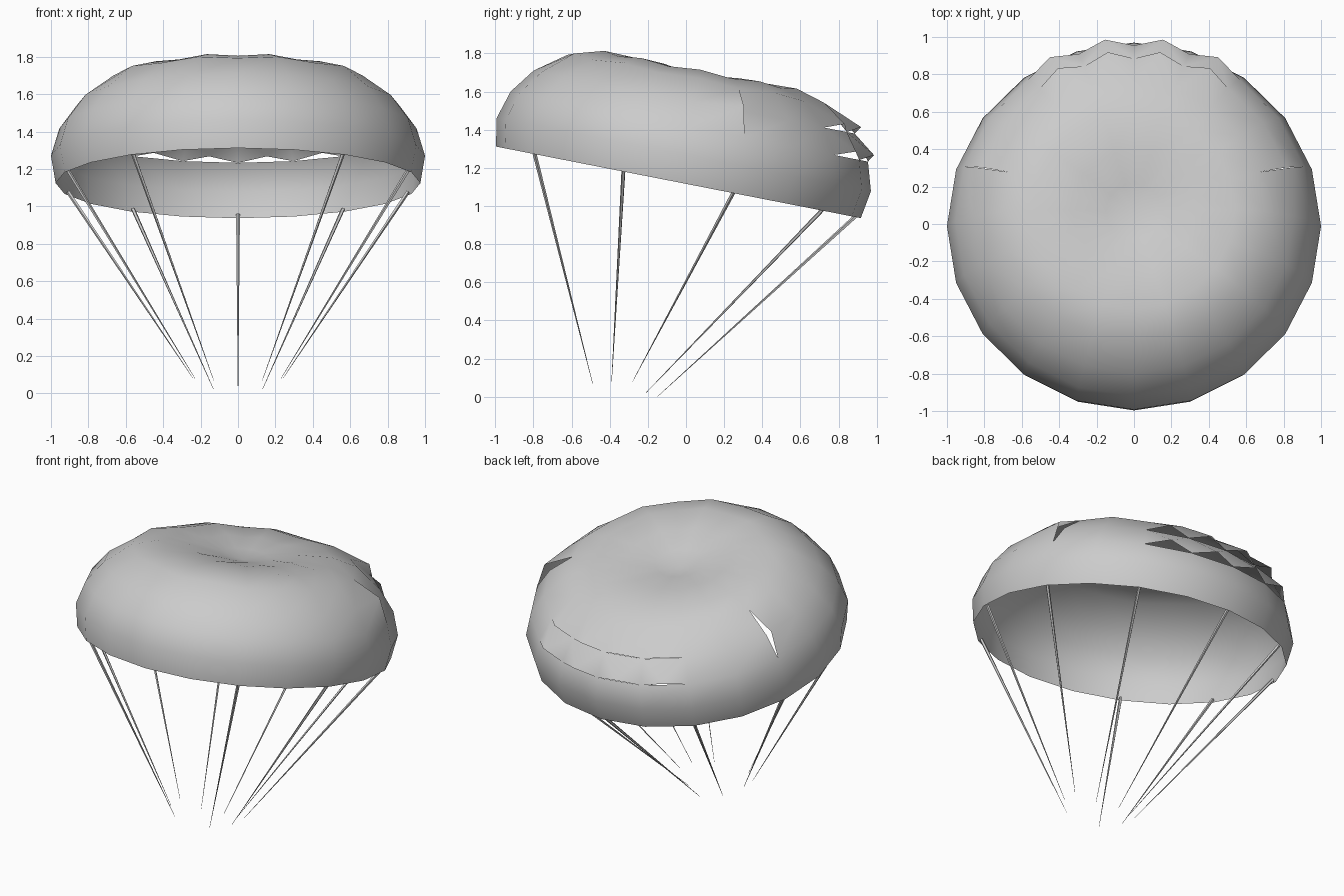
import bpy, bmesh
from math import sin, cos, pi, radians
from mathutils import Vector, Matrix

cube = bpy.data.objects.get("Cube")
if cube:
    bpy.data.objects.remove(cube)

SIDES = 20
TILT = Matrix.Translation((0, -0.04, 1.124)) @ Matrix.Rotation(radians(-11.1), 4, 'X')


def material(name, value):
    mat = bpy.data.materials.new(name)
    mat.use_nodes = True
    color = (value, value, value, 1)
    mat.diffuse_color = color
    mat.node_tree.nodes["Principled BSDF"].inputs["Base Color"].default_value = color
    return mat


def make_object(name, bm, mat, angle):
    mesh = bpy.data.meshes.new(name)
    bm.to_mesh(mesh)
    bm.free()
    mesh.materials.append(mat)
    obj = bpy.data.objects.new(name, mesh)
    bpy.context.collection.objects.link(obj)
    bpy.ops.object.select_all(action='DESELECT')
    obj.select_set(True)
    bpy.context.view_layer.objects.active = obj
    bpy.ops.object.shade_smooth_by_angle(angle=radians(angle))
    return obj


def canopy_point(r, h, step):
    """Point on the tilted canopy; step counts gores from the front."""
    a = 2 * pi * step / SIDES
    return TILT @ Vector((r * sin(a), -r * cos(a), h))


grey = material("grey cloth", 0.6)

# Canopy: gored dome with a dimpled crown, open underneath
profile = [(0.975, 0), (1.0, 0.149), (0.955, 0.298), (0.858, 0.429),
           (0.70, 0.55), (0.54, 0.594), (0.33, 0.588), (0.15, 0.56)]
crown_rings = (4, 5, 6)
back_slits = {2, 3}          # rings cut open across the back
back_gores = range(8, 12)
side_slits = {6: 5, 14: 14}  # seam: gore whose edge lifts away from it
slit_ring = 3

bm = bmesh.new()
rings = []
for i, (r, h) in enumerate(profile):
    ring = []
    for j in range(SIDES):
        puff = (0.008 if j % 2 else -0.006) if i in crown_rings else 0
        ring.append(bm.verts.new(canopy_point(r, h + puff, j)))
    rings.append(ring)
apex = bm.verts.new(canopy_point(0, 0.53, 0))

# Loose edges of the side slits
lifted = {}
for seam, gore in side_slits.items():
    r, h = profile[slit_ring]
    shift = -0.06 if gore < seam else 0.06
    lifted[seam, gore] = bm.verts.new(canopy_point(r + 0.035, h + 0.03, seam + shift))


def corner(i, seam, gore):
    seam %= SIDES
    if i == slit_ring and (seam, gore) in lifted:
        return lifted[seam, gore]
    return rings[i][seam]


for i in range(len(profile)):
    for j in range(SIDES):
        loop = [corner(i, j, j)]
        # Scalloped flap edges above the back slits
        if i in back_slits and j in back_gores:
            r, h = profile[i]
            loop.append(bm.verts.new(canopy_point(r * cos(pi / SIDES) + 0.048, h + 0.04, j + 0.5)))
        loop.append(corner(i, j + 1, j))
        if i + 1 < len(profile):
            loop += [corner(i + 1, j + 1, j), corner(i + 1, j, j)]
        else:
            loop.append(apex)
        bm.faces.new(loop)
make_object("canopy", bm, grey, 40)


# Suspension lines: thin cords tapering to the harness
def cord(name, top, bottom):
    direction = top - bottom
    bm = bmesh.new()
    bmesh.ops.create_cone(bm, cap_ends=True, segments=5, radius1=0.001,
                          radius2=0.011, depth=direction.length)
    turn = direction.to_track_quat('Z', 'Y').to_matrix().to_4x4()
    bm.transform(Matrix.Translation((top + bottom) / 2) @ turn)
    make_object(name, bm, grey, 30)


cords = {"front": (2, (0.13, -0.49, 0.07)), "front_side": (4, (0.23, -0.39, 0.08)),
         "rear_side": (6, (0.24, -0.28, 0.08)), "rear": (8, (0.13, -0.21, 0.02))}
for name, (step, end) in cords.items():
    for side, sign in (("left", 1), ("right", -1)):
        cord(f"{name}_cord_{side}", canopy_point(0.955, 0.01, sign * step),
             Vector((sign * end[0], end[1], end[2])))
cord("back_cord", canopy_point(0.955, 0.015, 10), Vector((0, -0.15, 0)))
